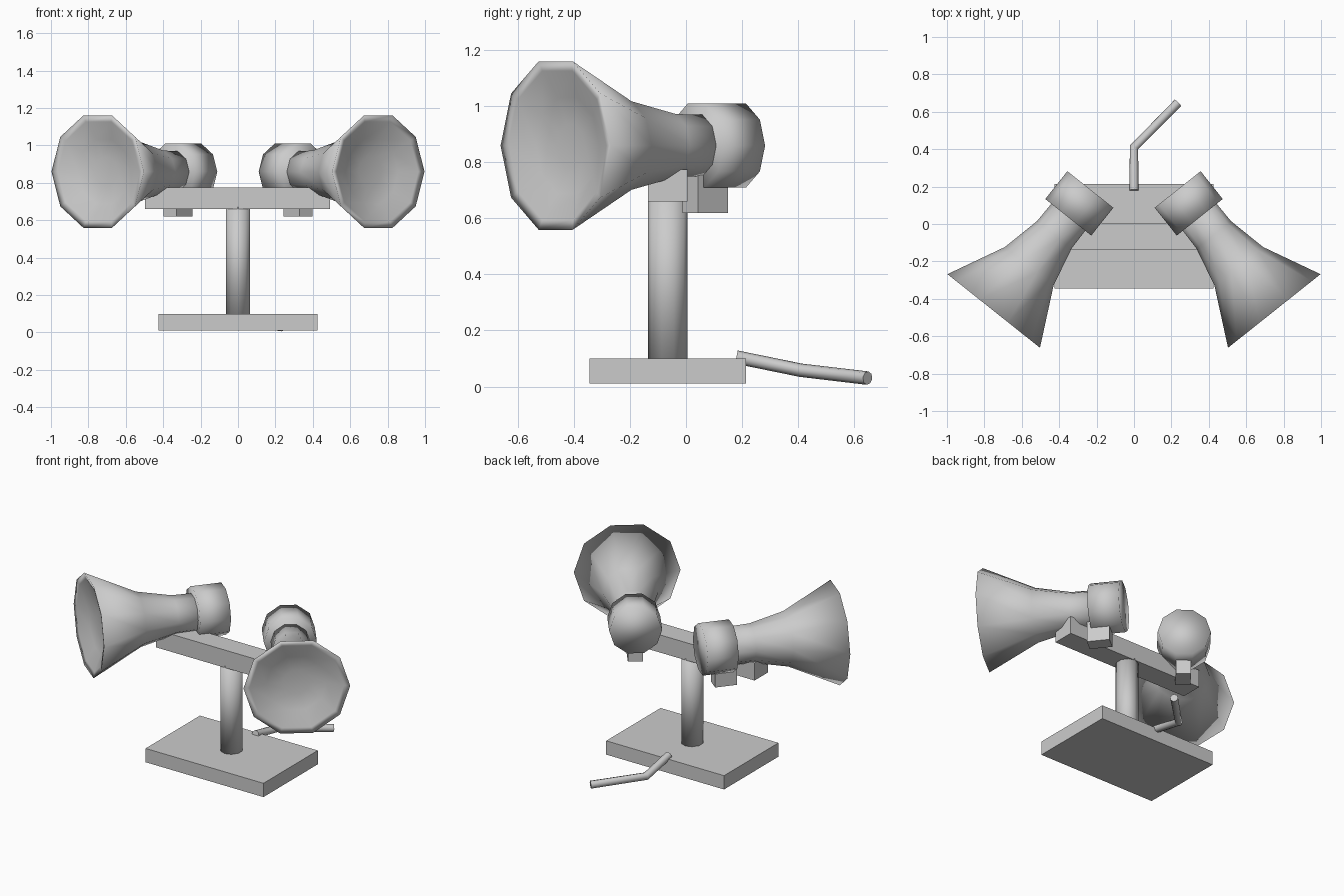
import bpy, bmesh, math
from mathutils import Vector

old = bpy.data.objects.get("Cube")
if old:
    bpy.data.objects.remove(old, do_unlink=True)

grey = bpy.data.materials.new("plain_grey")
grey.use_nodes = True
COLOUR = (0.6, 0.6, 0.6, 1)
grey.diffuse_color = COLOUR
grey.node_tree.nodes["Principled BSDF"].inputs["Base Color"].default_value = COLOUR

UP = Vector((0, 0, 1))
SIDES = 10


def finish(name, bm, smooth=False):
    bmesh.ops.recalc_face_normals(bm, faces=bm.faces)
    for f in bm.faces:
        f.smooth = smooth
    mesh = bpy.data.meshes.new(name)
    bm.to_mesh(mesh)
    bm.free()
    mesh.materials.append(grey)
    ob = bpy.data.objects.new(name, mesh)
    bpy.context.collection.objects.link(ob)
    return ob


def box(name, centre, size, turn=0):
    bm = bmesh.new()
    bmesh.ops.create_cube(bm, size=1)
    bmesh.ops.scale(bm, vec=size, verts=bm.verts)
    ob = finish(name, bm)
    ob.location = centre
    ob.rotation_euler.z = turn
    return ob


def lathe(name, origin, axis, across, profile):
    """Spin (distance, radius) pairs about an axis; close both ends."""
    bm = bmesh.new()
    up = axis.cross(across)
    rings = []
    for t, r in profile:
        ring = []
        for i in range(SIDES):
            a = math.tau * i / SIDES
            ring.append(bm.verts.new(origin + axis * t + r * (across * math.cos(a) + up * math.sin(a))))
        rings.append(ring)
    for a, b in zip(rings, rings[1:]):
        for i in range(SIDES):
            j = (i + 1) % SIDES
            bm.faces.new((a[i], a[j], b[j], b[i]))
    bm.faces.new(rings[0])
    bm.faces.new(rings[-1])
    return finish(name, bm, True)


# Stand: base plate, post and crossbar
box("base_plate", (0, -0.065, 0.055), (0.85, 0.56, 0.09))
post = lathe("post", Vector((0, 0, 0)), UP, Vector((0, 1, 0)), [(0.09, 0.071), (0.67, 0.071)])
post.location.y = -0.065
post.scale.x = 0.94
box("crossbar", (-0.003, -0.065, 0.717), (0.99, 0.14, 0.115))

# Horns: mouth bowl, flared bell, driver and mounting block on each side
BELL = [(0.07, 0.08), (0.055, 0.18), (0.008, 0.28), (0, 0.316),
        (0.305, 0.166), (0.52, 0.118), (0.68, 0.115)]
DRIVER = [(0.64, 0.157), (0.83, 0.157)]
TILT = math.radians(38.5)
for side, label in ((1, "left"), (-1, "right")):
    mouth = Vector((side * 0.75, -0.465, 0.86))
    back = Vector((-side * math.sin(TILT), math.cos(TILT), 0))
    across = Vector((side * math.cos(TILT), math.sin(TILT), 0))
    lathe(label + "_horn_bell", mouth, back, across, BELL)
    lathe(label + "_horn_driver", mouth, back, across, DRIVER)
    box(label + "_mounting_block", (side * 0.322, 0.068, 0.69), (0.09, 0.136, 0.14), side * TILT)

# Cable trailing from the back of the base
curve = bpy.data.curves.new("cable", "CURVE")
curve.dimensions = "3D"
curve.bevel_depth = 0.024
curve.bevel_resolution = 2
curve.use_fill_caps = True
path = [(0, 0.18, 0.105), (0, 0.41, 0.058), (0.235, 0.648, 0.03)]
spline = curve.splines.new("POLY")
spline.points.add(len(path) - 1)
for point, co in zip(spline.points, path):
    point.co = (*co, 1)
spline.use_smooth = True
curve.materials.append(grey)
bpy.context.collection.objects.link(bpy.data.objects.new("cable", curve))
